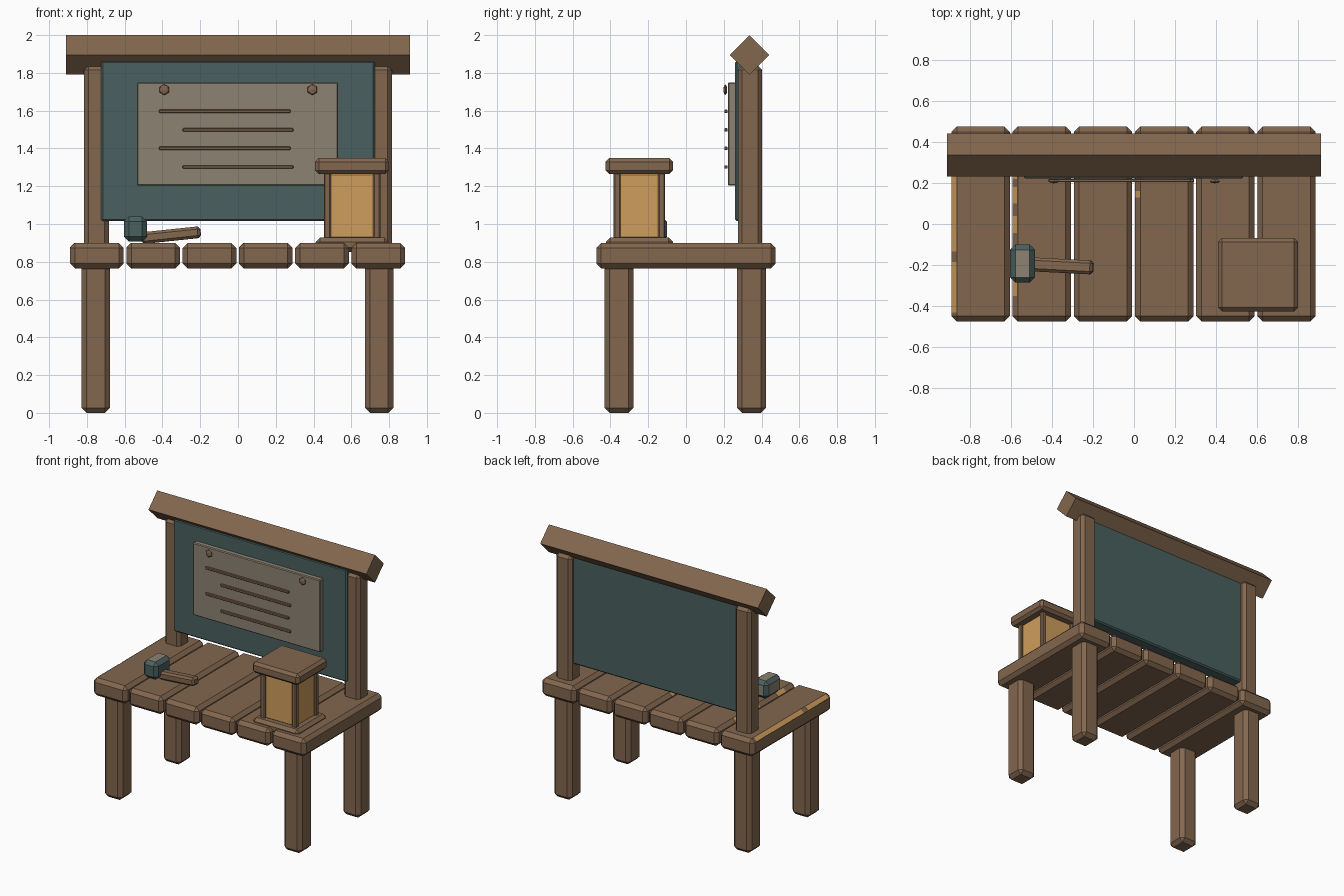
import bpy, bmesh, math
from mathutils import Matrix, Vector

cube = bpy.data.objects.get("Cube")
if cube:
    bpy.data.objects.remove(cube, do_unlink=True)


def material(name, color):
    m = bpy.data.materials.new(name)
    m.use_nodes = True
    m.diffuse_color = (*color, 1)
    m.node_tree.nodes["Principled BSDF"].inputs["Base Color"].default_value = (*color, 1)
    return m


wood = material("brown wood", (0.225, 0.135, 0.077))
teal = material("dark teal", (0.068, 0.12, 0.117))
paper = material("grey parchment", (0.26, 0.226, 0.17))
amber = material("amber glow", (0.62, 0.34, 0.11))


def finish(name, bm, mats, loc=(0, 0, 0), rot=(0, 0, 0)):
    me = bpy.data.meshes.new(name)
    bm.to_mesh(me)
    bm.free()
    for m in mats:
        me.materials.append(m)
    ob = bpy.data.objects.new(name, me)
    ob.location = loc
    ob.rotation_euler = rot
    bpy.context.collection.objects.link(ob)
    return ob


def box(name, center, size, mat, bevel=0.0, rot=(0, 0, 0)):
    """Box with chamfered edges."""
    bm = bmesh.new()
    bmesh.ops.create_cube(bm, size=1, matrix=Matrix.Diagonal((*size, 1)))
    if bevel:
        bmesh.ops.bevel(bm, geom=bm.edges[:], offset=bevel, segments=1,
                        affect='EDGES', profile=0.5)
    return finish(name, bm, [mat], center, rot)


def span(name, lo, hi, mat, bevel=0.0):
    """Box given by its two opposite corners."""
    lo, hi = Vector(lo), Vector(hi)
    return box(name, (lo + hi) / 2, hi - lo, mat, bevel)


# Table top planks
for i in range(6):
    box(f"plank_{i + 1}", ((i - 2.5) * 0.298 - 0.002, 0, 0.832), (0.284, 0.95, 0.135), wood, 0.026)

# Amber wear marks on the chamfers of some planks
marks = {0: [(-0.43, -0.185), (-0.135, 0.43)],
         1: [(-0.35, -0.255), (-0.045, 0.04), (0.1, 0.18), (0.22, 0.25)],
         3: [(0.13, 0.16)]}
for i, runs in marks.items():
    edge = (i - 2.5) * 0.298 - 0.144
    for a, b in runs:
        box("plank_edge_mark", (edge + 0.013, (a + b) / 2, 0.8865),
            (0.034, b - a, 0.004), amber, rot=(0, -math.pi / 4, 0))

# Legs and sign posts
for side, s in (("left", 1), ("right", -1)):
    for end, y in (("front", -0.355), ("back", 0.347)):
        box(f"{side}_{end}_leg", (s * 0.75 - 0.003, y, 0.395), (0.15, 0.155, 0.79), wood, 0.027)
    box(f"{side}_post", (s * 0.749, 0.339, 1.345), (0.131, 0.127, 0.985), wood, 0.022)

# Sign board, roof beam turned on its edge, and notice sheet
span("sign_board", (-0.725, 0.26, 1.015), (0.725, 0.365, 1.865), teal, 0.01)
box("roof_beam", (0, 0.336, 1.895), (1.82, 0.148, 0.148), wood, rot=(math.pi / 4, 0, 0))
span("notice_sheet", (-0.535, 0.222, 1.203), (0.53, 0.265, 1.75), paper, 0.006)

# Written lines and pins on the sheet
for i in range(4):
    x = -0.07 if i % 2 == 0 else 0
    w = 0.695 if i % 2 == 0 else 0.585
    box(f"notice_line_{i + 1}", (x, 0.212, 1.596 - i * 0.098), (w, 0.016, 0.018), wood, 0.003)
for x in (-0.39, 0.394):
    bm = bmesh.new()
    bmesh.ops.create_uvsphere(bm, u_segments=6, v_segments=4, radius=0.029)
    bmesh.ops.scale(bm, vec=(1, 1, 0.35), verts=bm.verts)
    finish("notice_pin", bm, [wood], (x, 0.208, 1.711), (math.pi / 2, 0, math.pi))

# Lantern
cx, cy = 0.604, -0.247
box("lantern_base", (cx, cy, 0.89), (0.385, 0.355, 0.075), wood, 0.022)
box("lantern_lid", (cx, cy, 1.307), (0.392, 0.357, 0.085), wood, 0.02)
box("lantern_glass", (cx, cy, 1.095), (0.272, 0.245, 0.36), amber, 0.016)
for sx in (-1, 1):
    for sy in (-1, 1):
        box("lantern_corner_post", (cx + sx * 0.131, cy + sy * 0.118, 1.095),
            (0.038, 0.038, 0.36), wood, 0.007)

# Mallet: worn faces of the head take the paler colour
head = box("mallet_head", (-0.543, -0.193, 0.973), (0.122, 0.185, 0.132), teal, 0.026)
head.data.materials.append(paper)
for p in head.data.polygons:
    n = p.normal
    if n.z > 0.9 or n.x < -0.9 or n.y > 0.9:
        p.material_index = 1
box("mallet_handle", (-0.355, -0.204, 0.941), (0.315, 0.068, 0.062), wood, 0.014,
    rot=(0, math.radians(-6), math.radians(-3)))
